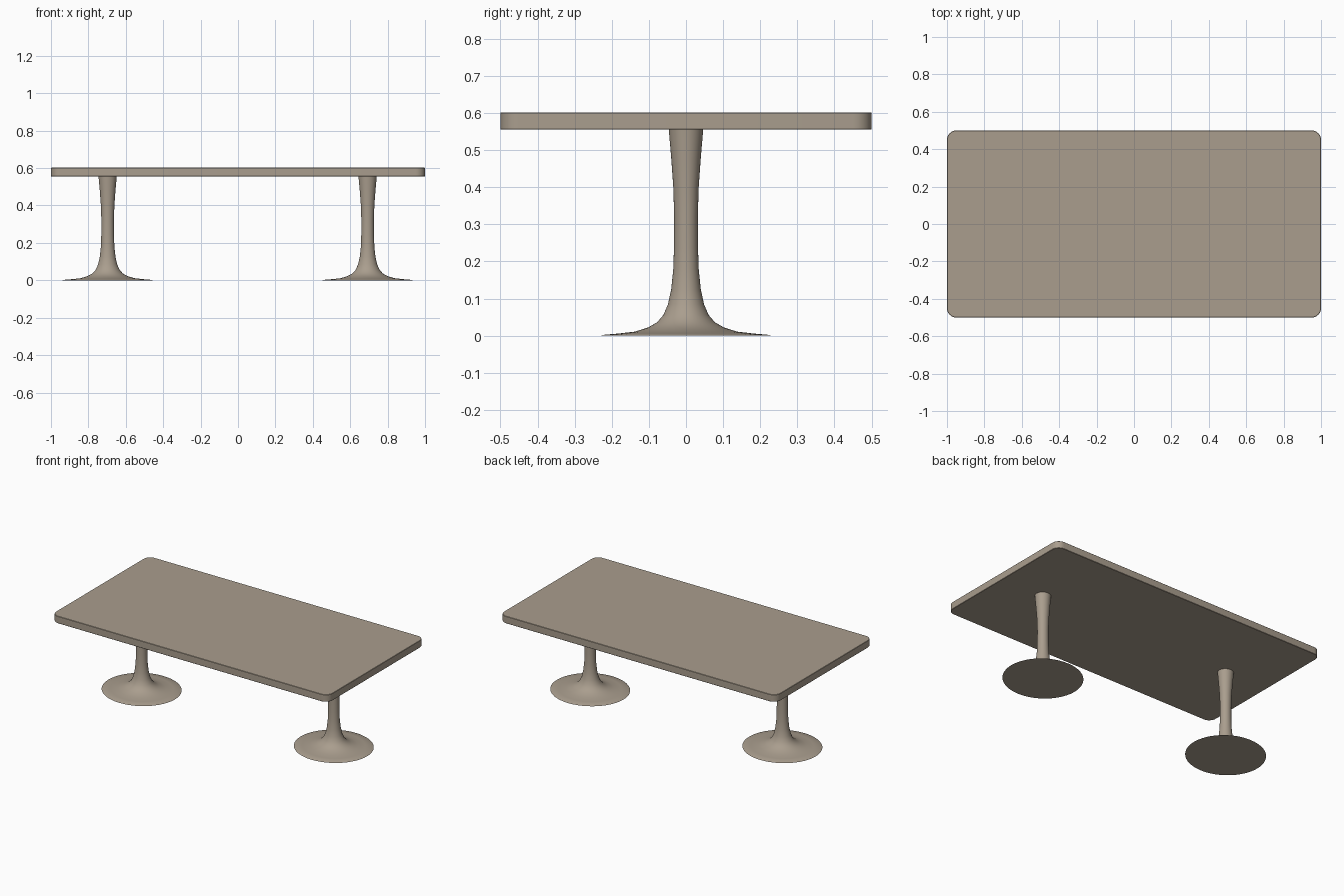
import bpy, bmesh, math

if "Cube" in bpy.data.objects:
    bpy.data.objects.remove(bpy.data.objects["Cube"])

TOP, UNDER = 0.602, 0.555


def finish(name, bm, angle):
    bmesh.ops.recalc_face_normals(bm, faces=bm.faces[:])
    me = bpy.data.meshes.new(name)
    bm.to_mesh(me)
    bm.free()
    ob = bpy.data.objects.new(name, me)
    bpy.context.collection.objects.link(ob)
    mat = bpy.data.materials.get("warm_taupe") or bpy.data.materials.new("warm_taupe")
    mat.diffuse_color = (0.40, 0.34, 0.27, 1)
    mat.use_nodes = True
    mat.node_tree.nodes["Principled BSDF"].inputs["Base Color"].default_value = mat.diffuse_color
    me.materials.append(mat)
    bpy.ops.object.select_all(action='DESELECT')
    ob.select_set(True)
    bpy.context.view_layer.objects.active = ob
    bpy.ops.object.shade_smooth_by_angle(angle=math.radians(angle))
    return ob


# Tabletop: slab with rounded vertical corners
bm = bmesh.new()
bmesh.ops.create_cube(bm, size=1)
for v in bm.verts:
    v.co.x *= 2
    v.co.z = TOP if v.co.z > 0 else UNDER
corners = [e for e in bm.edges if abs(e.verts[0].co.z - e.verts[1].co.z) > 0.01]
bmesh.ops.bevel(bm, geom=corners, offset=0.05, segments=8, profile=0.5, affect='EDGES')
# Tiny softening of the rims
rims = [e for e in bm.edges if abs(e.verts[0].co.z - e.verts[1].co.z) < 1e-5]
bmesh.ops.bevel(bm, geom=rims, offset=0.002, segments=1, affect='EDGES')
finish("tabletop", bm, 40)

# Trumpet pedestals: lathe profile (radius, height)
PROFILE = [(0.241, 0), (0.238, 0.002), (0.19, 0.006), (0.145, 0.011), (0.108, 0.022),
           (0.082, 0.036), (0.064, 0.056), (0.051, 0.085), (0.042, 0.125), (0.036, 0.18),
           (0.034, 0.24), (0.0335, 0.32), (0.036, 0.40), (0.042, 0.48), (0.049, UNDER + 0.002)]


def pedestal(name, x, sides=48):
    bm = bmesh.new()
    rings = []
    for r, z in PROFILE:
        rings.append([bm.verts.new((x + r * math.cos(2 * math.pi * i / sides),
                                    0.95 * r * math.sin(2 * math.pi * i / sides), z))
                      for i in range(sides)])
    for a, b in zip(rings, rings[1:]):
        for i in range(sides):
            j = (i + 1) % sides
            bm.faces.new((a[i], a[j], b[j], b[i]))
    bm.faces.new(rings[0][::-1])
    bm.faces.new(rings[-1])
    return finish(name, bm, 35)


for name, x in (("left_pedestal", -0.697), ("right_pedestal", 0.693)):
    pedestal(name, x)
